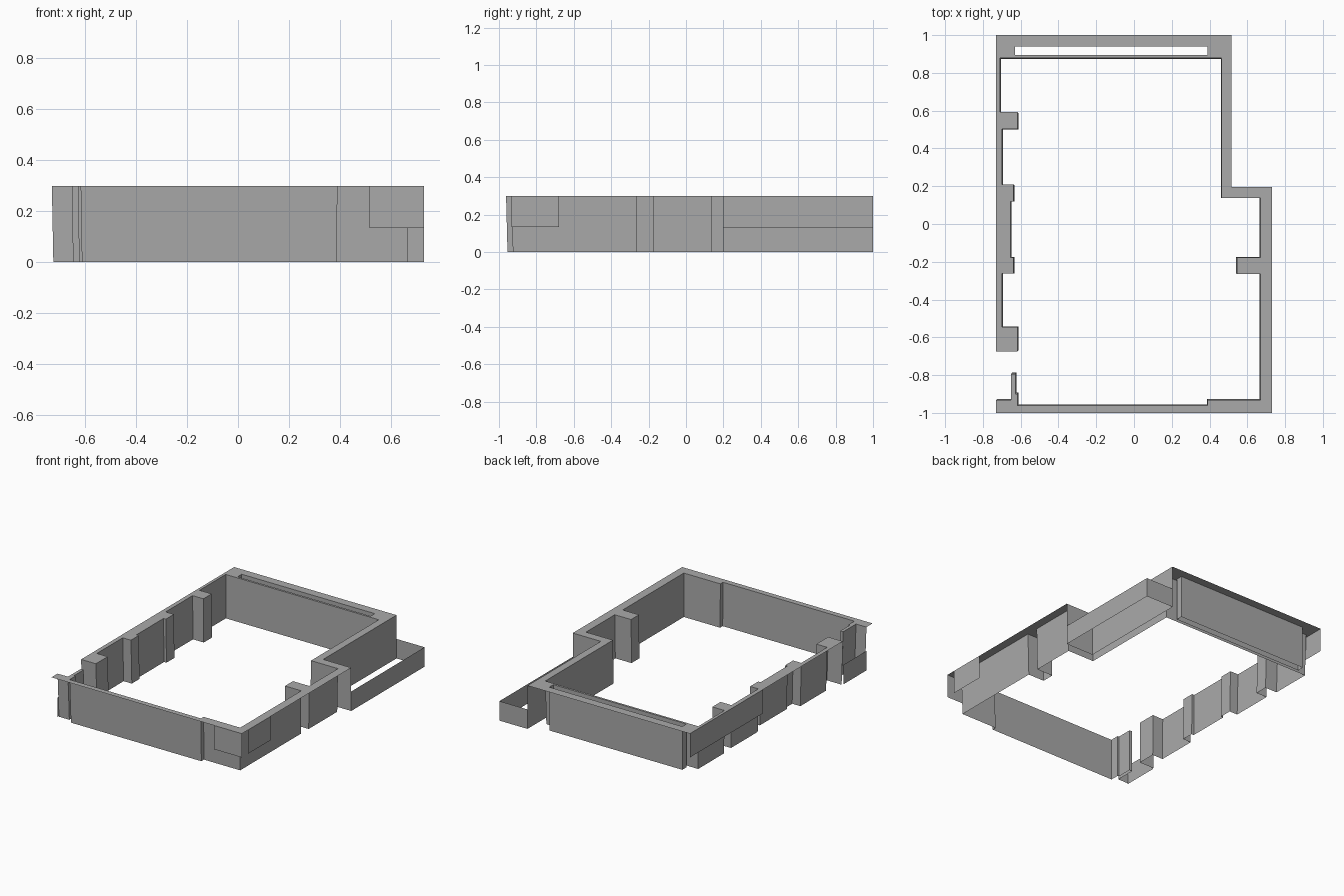
import bpy, bmesh

if "Cube" in bpy.data.objects:
    bpy.data.objects.remove(bpy.data.objects["Cube"], do_unlink=True)

TOP, MID = 0.3, 0.135

grey = bpy.data.materials.new("plain grey")
grey.use_nodes = True
grey.diffuse_color = (0.4, 0.4, 0.4, 1)
grey.node_tree.nodes["Principled BSDF"].inputs["Base Color"].default_value = (0.4, 0.4, 0.4, 1)


def finish(name, bm):
    mesh = bpy.data.meshes.new(name)
    bm.to_mesh(mesh)
    bm.free()
    mesh.materials.append(grey)
    bpy.context.collection.objects.link(bpy.data.objects.new(name, mesh))


def wall(name, path, z0, z1, closed=False, taper=1.0):
    """Single-sheet wall standing along a plan path, drawn in slightly at its foot."""
    bm = bmesh.new()
    low = [bm.verts.new((x * taper, y * taper, z0)) for x, y in path]
    high = [bm.verts.new((x, y, z1)) for x, y in path]
    for i in range(len(path) if closed else len(path) - 1):
        j = (i + 1) % len(path)
        bm.faces.new((low[i], low[j], high[j], high[i]))
    finish(name, bm)


def cap(name, loops, z):
    """Flat sheet filled between plan loops."""
    bm = bmesh.new()
    for loop in loops:
        vs = [bm.verts.new((x, y, z)) for x, y in loop]
        for a, b in zip(vs, vs[1:] + vs[:1]):
            bm.edges.new((a, b))
    bmesh.ops.triangle_fill(bm, edges=bm.edges[:], use_beauty=True, normal=(0, 0, 1))
    for f in bm.faces:
        if f.normal.z < 0:
            f.normal_flip()
    finish(name, bm)


def pier(x_wall, x_face, y0, y1, x_after=None):
    """Four plan points of a pier standing out from a side wall."""
    end = x_wall if x_after is None else x_after
    return [(x_wall, y0), (x_face, y0), (x_face, y1), (end, y1)]


# Inner wall line, clockwise from the doorway in the left side
inner = [(-.73, -.675), (-.617, -.675), (-.617, -.546), (-.70, -.546)]
inner += pier(-.70, -.637, -.262, -.177, -.655)
inner += pier(-.655, -.637, .12, .208, -.70)
inner += pier(-.70, -.617, .503, .593, -.71)
inner += [(-.71, .88), (.463, .88), (.463, .138), (.67, .138)]
inner += pier(.67, .545, -.177, -.264)
inner += [(.67, -.933), (.39, -.933), (.39, -.962), (-.617, -.962),
          (-.617, -.90), (-.628, -.90), (-.628, -.793), (-.65, -.793),
          (-.65, -.933), (-.73, -.933)]
outer = [(-.73, -1), (.73, -1), (.73, .197), (.515, .197), (.515, 1), (-.73, 1)]
slot = [(-.63, .895), (.39, .895), (.39, .94), (-.63, .94)]

wall("inner_walls", inner, 0, TOP, taper=.992)
wall("slot_walls", slot, 0, TOP, closed=True)
cap("wall_top", [inner + outer, slot], TOP)

# Recess at the back corner with its low enclosure
wall("recess_walls", outer[2:5], 0, TOP)
wall("low_enclosure", [(.73, .197), (.73, 1), (.515, 1)], 0, MID)

# Upper outside panels and the doorway sill
wall("left_panel", [(-.73, 1), (-.73, .197)], MID, TOP)
wall("front_panel", [(.515, -1), (.73, -1)], MID, TOP)
wall("right_panel", [(.73, -.933), (.73, -.68)], MID, TOP)
wall("doorway_sill", [(-.73, -.68), (-.73, -.933)], 0, MID)
